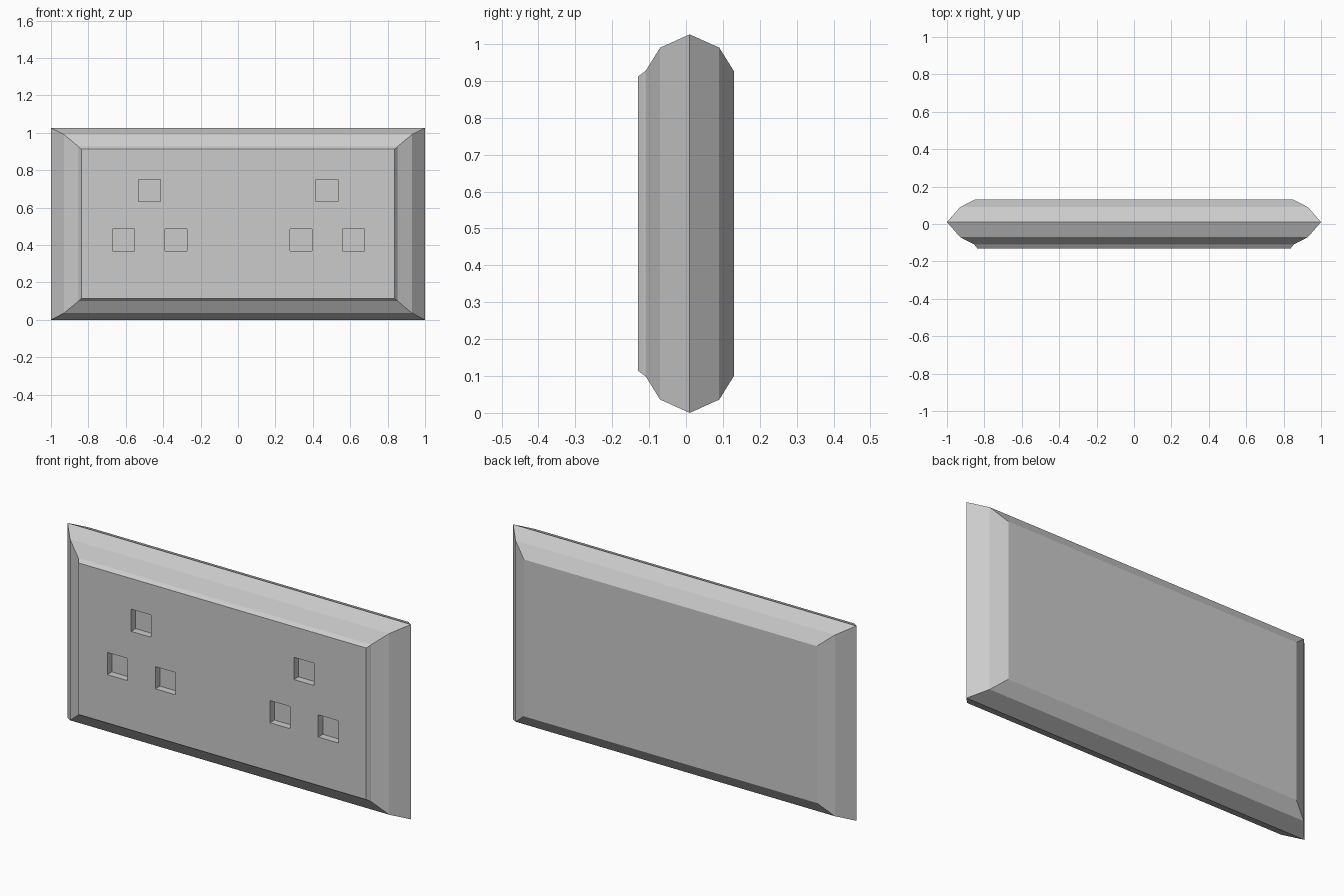
import bpy, bmesh

if "Cube" in bpy.data.objects:
    bpy.data.objects.remove(bpy.data.objects["Cube"])

ZC = 0.513  # height of the plate's centre


def ring_solid(name, rings):
    """Skin nested rectangles (half width, half height, y), capped both ends."""
    bm = bmesh.new()
    loops = [[bm.verts.new((sx * w, y, ZC + sz * h))
              for sx, sz in ((-1, -1), (1, -1), (1, 1), (-1, 1))]
             for w, h, y in rings]
    for a, b in zip(loops, loops[1:]):
        for i in range(4):
            j = (i + 1) % 4
            bm.faces.new((a[i], a[j], b[j], b[i]))
    bm.faces.new(loops[0])
    bm.faces.new(loops[-1])
    bmesh.ops.recalc_face_normals(bm, faces=bm.faces)
    me = bpy.data.meshes.new(name)
    bm.to_mesh(me)
    bm.free()
    ob = bpy.data.objects.new(name, me)
    bpy.context.collection.objects.link(ob)
    return ob


# Whole wall plate: bevelled rim, then the raised face panel at the front
plate = ring_solid("socket_plate", [
    (0.853, 0.413, 0.13),
    (0.93, 0.477, 0.09),
    (1.0, 0.513, 0.01),
    (0.93, 0.477, -0.07),
    (0.853, 0.413, -0.11),
    (0.850, 0.410, -0.115),
    (0.838, 0.399, -0.13),
])

# Pin holes: one upper and two lower per outlet
bm = bmesh.new()
for cx in (-0.473, 0.475):
    for dx, z in ((0, 0.692), (-0.139, 0.427), (0.142, 0.427)):
        cube = bmesh.ops.create_cube(bm, size=1)["verts"]
        bmesh.ops.scale(bm, verts=cube, vec=(0.117, 0.10, 0.117))
        bmesh.ops.translate(bm, verts=cube, vec=(cx + dx, -0.142, z))
me = bpy.data.meshes.new("pin_hole_cutter")
bm.to_mesh(me)
bm.free()
cutter = bpy.data.objects.new("pin_hole_cutter", me)
bpy.context.collection.objects.link(cutter)
cutter.hide_render = True
cutter.hide_set(True)

cut = plate.modifiers.new("pin_holes", 'BOOLEAN')
cut.operation = 'DIFFERENCE'
cut.solver = 'EXACT'
cut.object = cutter
